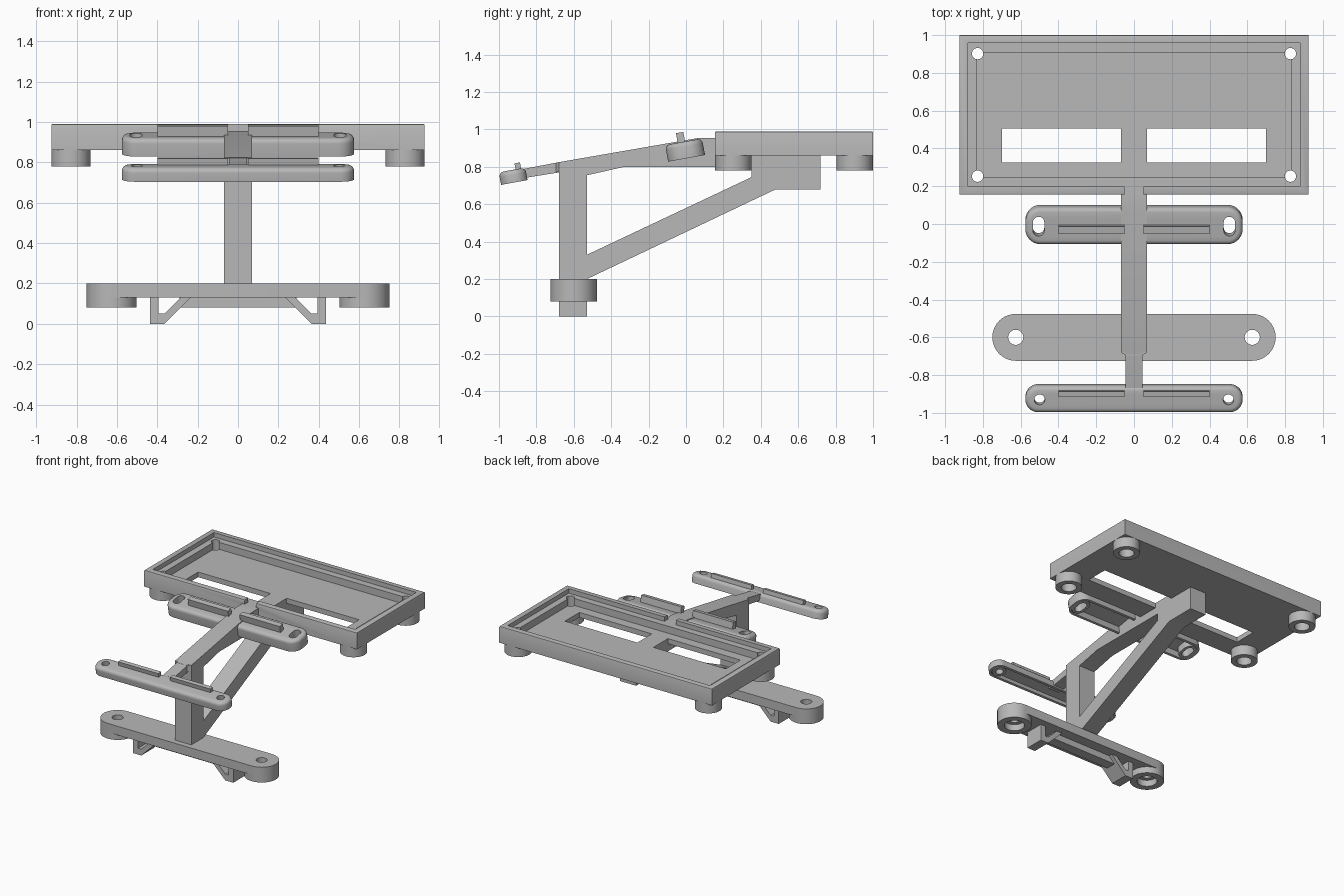
import bpy, bmesh, math
from mathutils import Matrix

if "Cube" in bpy.data.objects:
    bpy.data.objects.remove(bpy.data.objects["Cube"])

grey = bpy.data.materials.new("plain grey")
grey.use_nodes = True
grey.diffuse_color = (0.48, 0.48, 0.48, 1)
grey.node_tree.nodes["Principled BSDF"].inputs["Base Color"].default_value = (0.48, 0.48, 0.48, 1)


def rounded(cx, cy, hw, hh, r, steps=10):
    """Outline of a rounded rectangle with half sizes hw, hh."""
    pts = []
    for i, (sx, sy) in enumerate([(1, 1), (-1, 1), (-1, -1), (1, -1)]):
        for k in range(steps + 1):
            a = math.pi / 2 * (i + k / steps)
            pts.append((cx + sx * (hw - r) + r * math.cos(a), cy + sy * (hh - r) + r * math.sin(a)))
    return pts


def circle(cx, cy, r):
    return rounded(cx, cy, r, r, r)


def rect(x0, x1, y0, y1):
    return [(x0, y0), (x1, y0), (x1, y1), (x0, y1)]


def prism(name, pts, lo, hi, axis="z", fillet=0, segments=4):
    """Extrude a 2D outline along an axis, optionally rounding the top rim."""
    place = {"x": lambda a, b, c: (c, a, b), "y": lambda a, b, c: (a, c, b), "z": lambda a, b, c: (a, b, c)}[axis]
    bm = bmesh.new()
    base = bm.faces.new([bm.verts.new(place(a, b, lo)) for a, b in pts])
    out = bmesh.ops.extrude_face_region(bm, geom=[base])
    top = [v for v in out["geom"] if isinstance(v, bmesh.types.BMVert)]
    shift = [p - q for p, q in zip(place(0, 0, hi), place(0, 0, lo))]
    bmesh.ops.translate(bm, verts=top, vec=shift)
    bmesh.ops.remove_doubles(bm, verts=bm.verts, dist=1e-5)
    bmesh.ops.recalc_face_normals(bm, faces=bm.faces)
    if fillet:
        rim = [e for e in bm.edges if all(abs(v.co.z - hi) < 1e-5 for v in e.verts)]
        bmesh.ops.bevel(bm, geom=rim, offset=fillet, segments=segments, profile=0.5, affect="EDGES")
    mesh = bpy.data.meshes.new(name)
    bm.to_mesh(mesh)
    bm.free()
    mesh.materials.append(grey)
    obj = bpy.data.objects.new(name, mesh)
    bpy.context.collection.objects.link(obj)
    return obj


def cut(obj, *shape):
    """Subtract a prism from an object."""
    cutter = prism("cutter", *shape)
    cutter.hide_render = True
    mod = obj.modifiers.new("cut", "BOOLEAN")
    mod.operation, mod.solver, mod.object = "DIFFERENCE", "EXACT", cutter
    bpy.context.view_layer.update()
    with bpy.context.temp_override(object=obj, active_object=obj):
        bpy.ops.object.modifier_apply(modifier=mod.name)
    bpy.data.objects.remove(cutter)


# Tray with stepped recess, cable notch and two floor slots
tray = prism("tray", rect(-0.925, 0.925, 0.155, 1.0), 0.86, 0.99, "z", 0.008, 2)
cut(tray, rect(-0.88, 0.88, 0.198, 0.958), 0.955, 1.1)
cut(tray, rect(-0.83, 0.83, 0.25, 0.905), 0.90, 1.1)
cut(tray, rect(-0.05, 0.05, 0.1, 0.23), 0.955, 1.1)
for s in (-1, 1):
    cut(tray, rect(*sorted((s * 0.07, s * 0.70)), 0.325, 0.505), 0.8, 1.1)

# Corner screw holes and hollow feet under the tray
for s in (-1, 1):
    for y, end in ((0.253, "front"), (0.902, "back")):
        cut(tray, circle(s * 0.828, y, 0.03), 0.8, 1.1)
        foot = prism(f"tray_{end}_{'left' if s > 0 else 'right'}_foot", circle(s * 0.828, y, 0.097), 0.78, 0.86)
        cut(foot, circle(s * 0.828, y, 0.055), 0.7, 0.9)

# Bracket arm: post, sloping beam and diagonal brace
arm = prism("bracket_arm", [(-0.68, 0.2), (-0.53, 0.2), (0.48, 0.68), (0.72, 0.68), (0.72, 0.86), (0.155, 0.86),
                            (0.155, 0.955), (0.07, 0.955), (-0.68, 0.825)], -0.07, 0.07, "x")
cut(arm, [(-0.53, 0.33), (0.35, 0.745), (0.35, 0.80), (-0.33, 0.80), (-0.53, 0.755)], -0.2, 0.2, "x")
prism("front_neck", [(-0.9, 0.735), (-0.68, 0.77), (-0.6, 0.77), (-0.6, 0.835), (-0.68, 0.825), (-0.9, 0.783)],
      -0.045, 0.045, "x")
prism("neck_shoulder", [(-0.045, -0.695), (0.045, -0.695), (0.07, -0.68), (-0.07, -0.68)], 0.772, 0.823)


def button_bar(name, y, z, half_w, half_t, corner, hole_x, hole, rib_y, rib_half, rib_top):
    """Tilted rounded bar, hollow underneath, with end holes and two upright ribs."""
    tilt = Matrix.Translation((0, y, z)) @ Matrix.Rotation(math.radians(10.3), 4, "X")
    wall = 0.018
    bar = prism(name, rounded(0, 0, 0.575, half_w, corner), -half_t, half_t, "z", 0.025)
    cut(bar, rounded(0, 0, 0.575 - wall, half_w - wall, corner - wall), -0.2, half_t - 0.035)
    parts = [bar]
    hw, hh = hole
    for s, side in ((-1, "right"), (1, "left")):
        x = s * hole_x
        cut(bar, rounded(x, 0, hw, hh, hw), -0.2, 0.2)
        ring = prism(f"{name}_{side}_ring", rounded(x, 0, hw + 0.022, hh + 0.022, hw + 0.022),
                     -half_t, half_t - 0.034)
        cut(ring, rounded(x, 0, hw, hh, hw), -0.2, 0.2)
        rib = prism(f"{name}_{side}_rib", rect(*sorted((s * 0.05, s * 0.4)), rib_y - rib_half, rib_y + rib_half),
                    half_t - 0.02, rib_top)
        parts += [ring, rib]
    for p in parts:
        p.data.transform(tilt)


button_bar("rear_bar", -0.005, 0.89, 0.1, 0.045, 0.08, 0.505, (0.03, 0.052), -0.012, 0.02, 0.097)
button_bar("front_bar", -0.924, 0.75, 0.072, 0.034, 0.068, 0.5, (0.028, 0.028), 0.034, 0.015, 0.066)

# Base plate with hollow end feet and a stiffening rib
base = prism("base_plate", rounded(0, -0.6, 0.75, 0.124, 0.124), 0.13, 0.2)
prism("base_rib", rect(-0.29, 0.29, -0.64, -0.56), 0.08, 0.13)
for s, side in ((-1, "right"), (1, "left")):
    x = s * 0.626
    cut(base, circle(x, -0.6, 0.04), 0, 0.4)
    foot = prism(f"base_{side}_foot", circle(x, -0.6, 0.124), 0.08, 0.13)
    cut(foot, circle(x, -0.6, 0.073), 0, 0.3)
    # Triangular clip with an open middle
    clip = prism(f"base_{side}_clip", [(s * 0.435, 0), (s * 0.435, 0.13), (s * 0.235, 0.13), (s * 0.365, 0)],
                 -0.68, -0.53, "y")
    cut(clip, [(s * 0.393, 0.05), (s * 0.393, 0.13), (s * 0.285, 0.13), (s * 0.365, 0.05)], -0.9, -0.4, "y")

# Smooth the curved walls, keep the corners sharp
bpy.ops.object.select_all(action="DESELECT")
for obj in bpy.context.collection.objects:
    if obj.type == "MESH" and obj.data.materials and obj.data.materials[0] == grey:
        obj.select_set(True)
        bpy.context.view_layer.objects.active = obj
bpy.ops.object.shade_smooth_by_angle(angle=math.radians(30))
